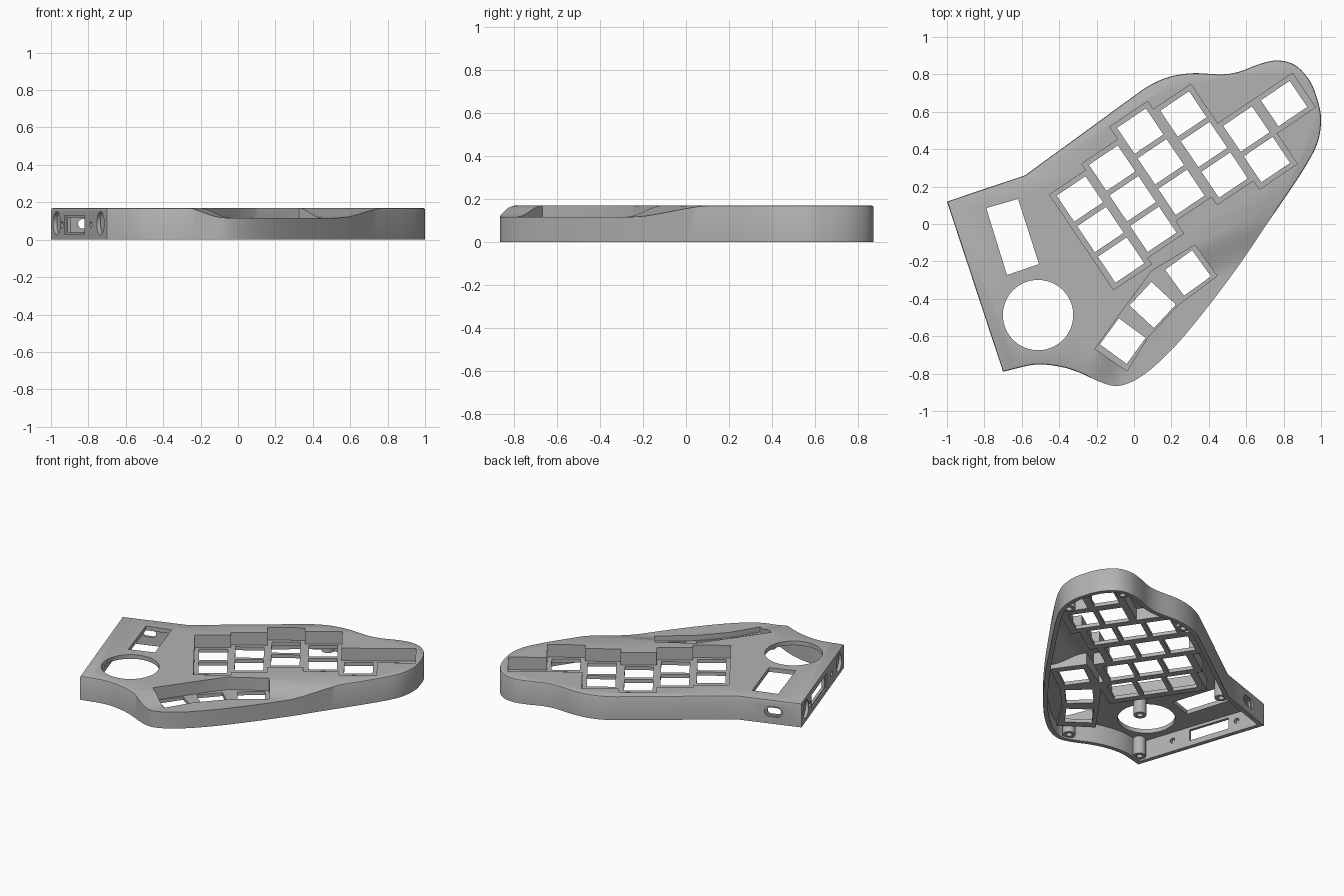
import bpy, bmesh, math
from mathutils import Matrix, Vector

if "Cube" in bpy.data.objects:
    bpy.data.objects.remove(bpy.data.objects["Cube"])

TOP, WALL, PLATE = 0.17, 0.03, 0.08

grey = bpy.data.materials.new("light_grey_plastic")
grey.use_nodes = True
grey.diffuse_color = (0.45, 0.45, 0.45, 1)
grey.node_tree.nodes["Principled BSDF"].inputs["Base Color"].default_value = (0.45, 0.45, 0.45, 1)


# ---------- helpers ----------
def to_object(name, bm):
    bmesh.ops.recalc_face_normals(bm, faces=bm.faces)
    mesh = bpy.data.meshes.new(name)
    bm.to_mesh(mesh)
    bm.free()
    mesh.materials.append(grey)
    ob = bpy.data.objects.new(name, mesh)
    bpy.context.collection.objects.link(ob)
    return ob


def loft(name, rings, frame=Matrix()):
    """Capped solid through (polygon, height) rings."""
    bm = bmesh.new()
    loops = [[bm.verts.new(frame @ Vector((x, y, z))) for x, y in poly] for poly, z in rings]
    for a, b in zip(loops, loops[1:]):
        for i in range(len(a)):
            j = (i + 1) % len(a)
            bm.faces.new((a[i], a[j], b[j], b[i]))
    bm.faces.new(loops[0][::-1])
    bm.faces.new(loops[-1])
    return to_object(name, bm)


def prism(poly, lo, hi, frame=Matrix()):
    return loft("cutter", [(poly, lo), (poly, hi)], frame)


def subtract(target, cutter):
    mod = target.modifiers.new("cut", "BOOLEAN")
    mod.operation, mod.solver, mod.object = "DIFFERENCE", "EXACT", cutter
    with bpy.context.temp_override(object=target, active_object=target):
        bpy.ops.object.modifier_apply(modifier=mod.name)
    bpy.data.objects.remove(cutter)


def offset(poly, d):
    """Grow (d > 0) or shrink a counter-clockwise polygon with mitred corners."""
    out = []
    for i, p in enumerate(poly):
        p, a, b = Vector(p), Vector(poly[i - 1]), Vector(poly[(i + 1) % len(poly)])
        e1, e2 = (p - a).normalized(), (b - p).normalized()
        n1, n2 = Vector((e1.y, -e1.x)), Vector((e2.y, -e2.x))
        out.append(tuple(p + (n1 + n2) * d / (1 + n1.dot(n2))))
    return out


def smooth_path(pts, steps=5):
    """Catmull-Rom path through the points."""
    v = [Vector(p) for p in pts]
    v = [2 * v[0] - v[1]] + v + [2 * v[-1] - v[-2]]
    out = []
    for a, b, c, d in zip(v, v[1:], v[2:], v[3:]):
        for k in range(steps):
            t = k / steps
            out.append(tuple(0.5 * (2 * b + (c - a) * t + (2 * a - 5 * b + 4 * c - d) * t * t
                                    + (3 * b - a - 3 * c + d) * t ** 3)))
    return out + [tuple(pts[-1])]


def rect(cx, cy, hx, hy, angle=0):
    r = Matrix.Rotation(math.radians(angle), 2)
    return [tuple(Vector((cx, cy)) + r @ Vector((sx * hx, sy * hy)))
            for sx, sy in ((-1, -1), (1, -1), (1, 1), (-1, 1))]


def circle(cx, cy, r, n=32, stretch=0):
    """Circle, or a stadium when stretched along x."""
    out = []
    for i in range(n):
        a = math.tau * (i + 0.5) / n
        out.append((cx + r * math.cos(a) + math.copysign(stretch, math.cos(a)), cy + r * math.sin(a)))
    return out


def wall_frame(p, q):
    """Frame with x along the wall, y up and z pointing outward."""
    e = (Vector(q) - Vector(p)).normalized().to_3d()
    n = e.cross(Vector((0, 0, 1)))
    if n.dot(Vector(p).to_3d()) < 0:
        n = -n
    m = Matrix((e, (0, 0, 1), n)).transposed().to_4x4()
    m.translation = Vector(p).to_3d()
    return m


# ---------- outline ----------
END_BACK, BACK_BEND, END_FRONT = (-1, .12), (-.583, .26), (-.70, -.79)
curve = [BACK_BEND, (-.3, .466), (-.02, .67), (.085, .742), (.19, .787), (.315, .806), (.47, .80),
         (.565, .815), (.67, .855), (.765, .874), (.86, .85), (.94, .765), (.985, .65), (1, .55),
         (.98, .43), (.915, .305), (.81, .145), (.70, -.015), (.565, -.215), (.405, -.43),
         (.245, -.625), (.11, -.76), (.005, -.835), (-.09, -.866), (-.18, -.845), (-.29, -.795),
         (-.395, -.763), (-.53, -.752), END_FRONT]
outline = ([END_BACK] + smooth_path(curve))[::-1]

# ---------- scooped thumb rest ----------
HIGH = [(-.33, -.9), (-.21, -.67), (-.04, -.43), (.1, -.22), (.32, -.11), (.9, .19)]
LOW = [(-.08, -.9), (-.04, -.785), (.08, -.6), (.24, -.4), (.44, -.28), (.64, -.22)]
FAR = [(-.08, -1.1), (.1, -1), (.3, -.9), (.5, -.75), (.7, -.6), (.85, -.35)]


def scoop(dz):
    bm = bmesh.new()
    rows, n = [], 10
    for k in range(n + 1):
        t = k / n
        z = TOP + .0003 - .053 * t * t * (3 - 2 * t) + dz
        rows.append([bm.verts.new(Vector(h).lerp(Vector(l), t).to_3d() + Vector((0, 0, z)))
                     for h, l in zip(HIGH, LOW)])
    rows.append([bm.verts.new((x, y, z)) for x, y in FAR])
    for a, b in zip(rows, rows[1:]):
        for i in range(len(a) - 1):
            bm.faces.new((a[i], a[i + 1], b[i + 1], b[i]))
    up = bmesh.ops.extrude_face_region(bm, geom=bm.faces[:])
    for v in up["geom"]:
        if isinstance(v, bmesh.types.BMVert):
            v.co.z = .4
    return to_object("cutter", bm)


# ---------- key layout: columns in a tilted frame ----------
TILT = 34
tilt = Matrix.Rotation(math.radians(TILT), 2)
PITCH = .197
columns = [(-.165, .273, 3), (.07, .313, 3), (.305, .393, 3), (.548, .34, 3), (.782, .085, 2), (1.025, .085, 1)]
pockets, key_holes = [], []
for u, v, count in columns:
    mid = tilt @ Vector((u, v - PITCH * (count - 1) / 2))
    pockets.append(rect(mid.x, mid.y, .122 if count > 1 else .128, PITCH * count / 2 + .011, TILT))
    for k in range(count):
        c = tilt @ Vector((u, v - PITCH * k))
        key_holes.append(rect(c.x, c.y, .093, .084, TILT))
pockets.append([(-.037, -.786), (.075, -.604), (.235, -.433), (.444, -.278),
                (.326, -.112), (.096, -.25), (-.037, -.428), (-.209, -.668)])
for x, y, a in ((-.06, -.626, -36), (.10, -.433, -43), (.289, -.262, 36)):
    key_holes.append(rect(x, y, .089, .086, a))

bosses = [(-.65, -.72), (-.12, -.80), (-.31, -.31), (-.57, .2), (.2, .735), (.78, .815), (.93, .45)]

# ---------- inner cavity, leaving the pocket shells and screw posts ----------
inner = offset(outline, -WALL)
cavity = prism(inner, -.05, TOP - WALL)
subtract(cavity, scoop(-WALL))
for p in pockets:
    subtract(cavity, prism(offset(p, .022), PLATE - .025, .3))
for x, y in bosses:
    subtract(cavity, prism(circle(x, y, .042, 20), .012, .3))

# ---------- case body with a softened top rim ----------
body = loft("keyboard_case", [(outline, 0), (outline, TOP - .01),
                              (offset(outline, -.003), TOP - .003), (offset(outline, -.01), TOP)])
subtract(body, scoop(0))
subtract(body, cavity)
for p in pockets:
    subtract(body, prism(p, PLATE, .3))
for h in key_holes:
    subtract(body, prism(h, .02, .12))
for x, y in bosses:
    subtract(body, prism(circle(x, y, .02, 16), -.05, .09))

# display window and round dial opening
subtract(body, prism([(-.679, -.273), (-.508, -.214), (-.62, .134), (-.79, .085)], -.1, .3))
subtract(body, prism(circle(-.513, -.487, .188, 64), -.1, .3))

# end wall: magnet recesses, connector slot, pin holes
end = wall_frame(END_BACK, END_FRONT)
for s in (.1, .845):
    subtract(body, prism(circle(s, .088, .062), -.02, .05, end))
subtract(body, prism(rect(.4, .08, .17, .05), -.01, .05, end))
subtract(body, prism(rect(.4, .08, .15, .04), -.06, .05, end))
for s in (.19, .68):
    subtract(body, prism(circle(s, .08, .018, 16), -.06, .05, end))

# back wall: cable port with a stepped rim
back = wall_frame(END_BACK, BACK_BEND)
subtract(body, prism(circle(.19, .085, .036, stretch=.025), -.012, .05, back))
subtract(body, prism(circle(.19, .085, .025, stretch=.022), -.06, .05, back))

# ---------- shading ----------
bpy.ops.object.select_all(action="DESELECT")
body.select_set(True)
bpy.context.view_layer.objects.active = body
bpy.ops.object.shade_smooth_by_angle(angle=math.radians(30))
